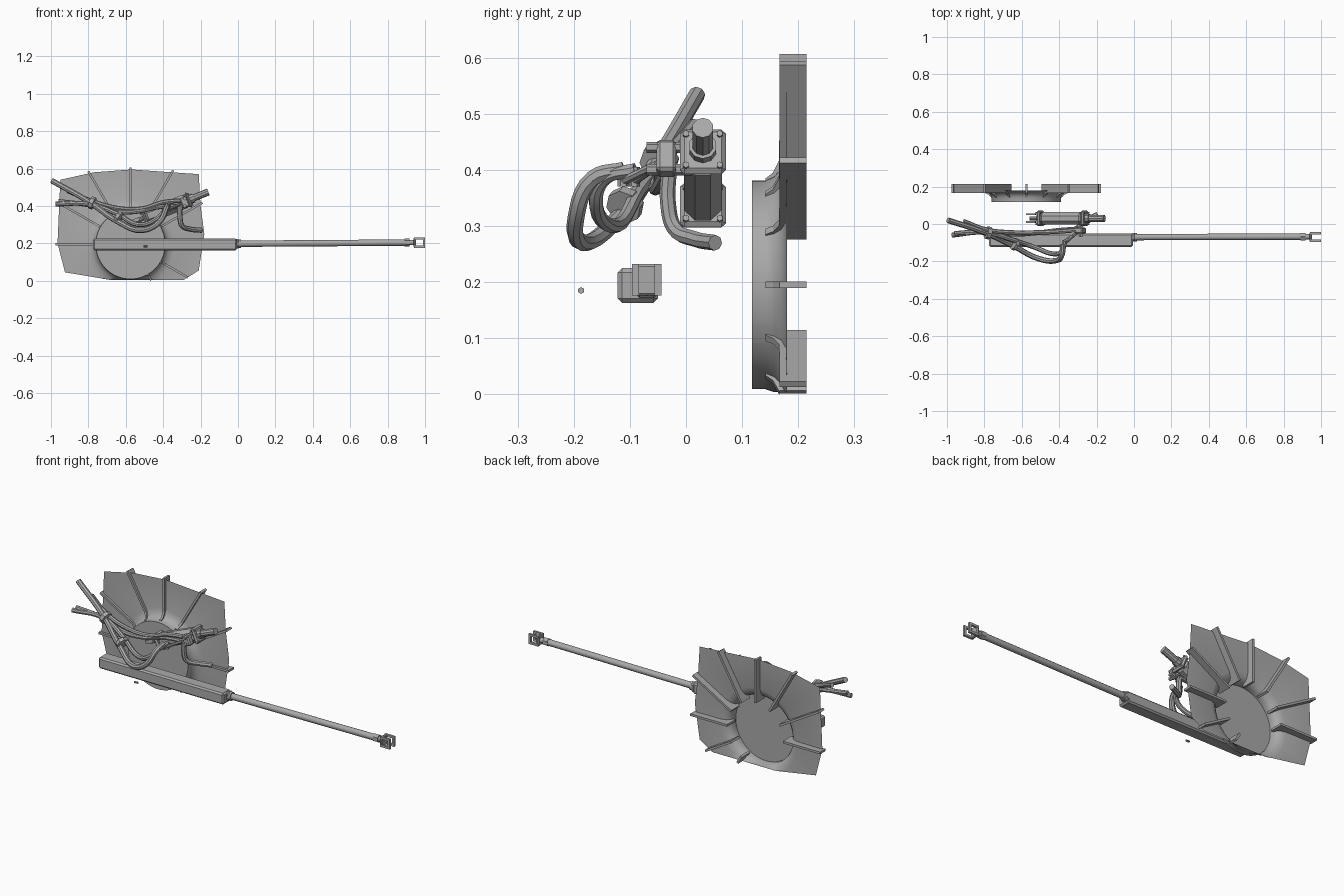
import bpy, bmesh, math
from mathutils import Vector

old = bpy.data.objects.get("Cube")
if old:
    bpy.data.objects.remove(old, do_unlink=True)

GREY = (0.4, 0.4, 0.4, 1)
mat = bpy.data.materials.new("plain grey")
mat.use_nodes = True
mat.diffuse_color = GREY
mat.node_tree.nodes["Principled BSDF"].inputs["Base Color"].default_value = GREY


def finish(obj, smooth=True):
    obj.data.materials.clear()
    obj.data.materials.append(mat)
    bpy.ops.object.select_all(action='DESELECT')
    obj.select_set(True)
    bpy.context.view_layer.objects.active = obj
    if smooth:
        bpy.ops.object.shade_smooth_by_angle(angle=math.radians(35))
    return obj


def from_bmesh(name, bm, smooth=True):
    bmesh.ops.recalc_face_normals(bm, faces=bm.faces)
    mesh = bpy.data.meshes.new(name)
    bm.to_mesh(mesh)
    bm.free()
    obj = bpy.data.objects.new(name, mesh)
    bpy.context.collection.objects.link(obj)
    return finish(obj, smooth)


def rod(name, a, b, r, sides=12):
    """Cylinder between two points."""
    a, b = Vector(a), Vector(b)
    bpy.ops.mesh.primitive_cylinder_add(vertices=sides, radius=r, depth=(b - a).length,
                                        location=(a + b) / 2)
    obj = bpy.context.object
    obj.name = name
    obj.rotation_euler = (b - a).to_track_quat('Z', 'Y').to_euler()
    return finish(obj)


def box(name, centre, size, bevel=0.0, tilt=0.0):
    bpy.ops.mesh.primitive_cube_add(size=1, location=centre, rotation=(0, tilt, 0))
    obj = bpy.context.object
    obj.name = name
    obj.scale = size
    bpy.ops.object.transform_apply(location=False, rotation=False, scale=True)
    if bevel:
        mod = obj.modifiers.new("bevel", 'BEVEL')
        mod.width = bevel
        mod.segments = 1
    return finish(obj, False)


def hose(name, points, r):
    """Round tube along a smooth path."""
    curve = bpy.data.curves.new(name, 'CURVE')
    curve.dimensions = '3D'
    curve.bevel_depth = r
    curve.bevel_resolution = 2
    curve.resolution_u = 5
    curve.use_fill_caps = True
    spline = curve.splines.new('BEZIER')
    spline.bezier_points.add(len(points) - 1)
    for bp, p in zip(spline.bezier_points, points):
        bp.co = p
        bp.handle_left_type = bp.handle_right_type = 'AUTO'
    obj = bpy.data.objects.new(name, curve)
    bpy.context.collection.objects.link(obj)
    bpy.ops.object.select_all(action='DESELECT')
    obj.select_set(True)
    bpy.context.view_layer.objects.active = obj
    bpy.ops.object.convert(target='MESH')
    return finish(bpy.context.object)


# Fan shroud: closed disc, short tube, flare and irregular flat rim
CX, CZ = -0.575, 0.195
OUTLINE = [(-0.95, 0.54), (-0.77, 0.58), (-0.57, 0.595), (-0.21, 0.57), (-0.2, 0.4),
           (-0.18, 0.25), (-0.21, 0.055), (-0.29, 0.004), (-0.68, 0.004),
           (-0.925, 0.045), (-0.965, 0.2)]


def rim_radius(angle):
    """Distance from the disc centre to the outline in one direction."""
    dx, dz = math.cos(angle), math.sin(angle)
    for (ax, az), (bx, bz) in zip(OUTLINE, OUTLINE[1:] + OUTLINE[:1]):
        ex, ez = bx - ax, bz - az
        det = ex * dz - ez * dx
        if abs(det) < 1e-9:
            continue
        t = (ex * (az - CZ) - ez * (ax - CX)) / det
        s = (dx * (az - CZ) - dz * (ax - CX)) / det
        if t > 0 and -1e-6 <= s <= 1 + 1e-6:
            return t
    return 0.4


angles = [i * math.tau / 64 for i in range(64)]
angles += [math.atan2(z - CZ, x - CX) % math.tau for x, z in OUTLINE]
angles = sorted(set(round(a, 4) for a in angles))
bm = bmesh.new()
loops = []
for radius, y in [(0.186, 0.118), (0.186, 0.142), (0.193, 0.157), (0.208, 0.17),
                  (0.235, 0.178), (9, 0.18)]:
    loop = []
    for a in angles:
        r = min(radius, rim_radius(a))
        loop.append(bm.verts.new((CX + r * math.cos(a), y, CZ + r * math.sin(a))))
    loops.append(loop)
bm.faces.new(loops[0])
for inner, outer in zip(loops, loops[1:]):
    for i in range(len(angles)):
        j = (i + 1) % len(angles)
        bm.faces.new((inner[i], inner[j], outer[j], outer[i]))
from_bmesh("fan_shroud", bm)

# Radial stiffening ribs with curved feet
for deg in [-60, -30, 0, 30, 60, 90, 120, 150, 180]:
    a = math.radians(deg)
    end = rim_radius(a) + (0.012 if deg >= 0 else 0)
    profile = [(0.172, 0.14), (0.19, 0.142), (0.2, 0.155), (0.222, 0.166),
               (end, 0.167), (end, 0.215), (0.172, 0.215)]
    d = Vector((math.cos(a), 0, math.sin(a)))
    side = Vector((-d.z, 0, d.x)) * 0.006
    bm = bmesh.new()
    sheets = [[bm.verts.new(Vector((CX, y, CZ)) + d * r + side * k) for r, y in profile]
              for k in (-1, 1)]
    for sheet in sheets:
        bm.faces.new(sheet)
    for i in range(len(profile)):
        j = (i + 1) % len(profile)
        bm.faces.new((sheets[0][i], sheets[0][j], sheets[1][j], sheets[1][i]))
    from_bmesh("shroud_rib", bm, False)

# Actuator housing with its sliding rod
box("actuator_housing", (-0.39, -0.086, 0.194), (0.77, 0.072, 0.062), 0.008)
box("housing_end_cap", (-0.005, -0.07, 0.197), (0.03, 0.045, 0.05), 0.01)
rod("sliding_rod", (0, -0.07, 0.198), (0.9, -0.068, 0.204), 0.017)
rod("rod_collar", (0.0, -0.07, 0.198), (0.015, -0.07, 0.198), 0.023)
rod("rod_nut", (0.89, -0.068, 0.204), (0.918, -0.068, 0.204), 0.022, 6)
rod("rod_neck", (0.91, -0.068, 0.204), (0.95, -0.068, 0.204), 0.014)

# Clevis at the tip: two looped cheeks joined at the back
box("clevis_bridge", (0.946, -0.07, 0.204), (0.014, 0.052, 0.056), 0.004)
for y in (-0.09, -0.05):
    for z in (0.182, 0.226):
        box("clevis_arm", (0.968, y, z), (0.056, 0.012, 0.012))
    box("clevis_tip", (0.994, y, 0.204), (0.012, 0.012, 0.056))

# Small loose bolt in front of the housing
rod("small_bolt", (-0.505, -0.187, 0.185), (-0.485, -0.187, 0.185), 0.006, 6)

# Tilted pump body with end flanges and nozzle
low, high = Vector((-0.5, 0.03, 0.337)), Vector((-0.265, 0.03, 0.432))
axis = (high - low).normalized()
tilt = -math.atan2(axis.z, axis.x)
box("pump_body", (low + high) / 2, ((high - low).length, 0.068, 0.075), 0.02, tilt)
for point in (low, high):
    box("pump_flange", point, (0.018, 0.082, 0.085), 0.008, tilt)
    for dy in (-0.03, 0.03):
        for dz in (-0.03, 0.03):
            c = point + Vector((-axis.z * dz, dy, axis.x * dz))
            rod("flange_bolt", c - axis * 0.014, c + axis * 0.014, 0.006, 6)
rod("pump_nozzle", high, high + axis * 0.115, 0.019, 10)
rod("nozzle_collar", high, high + axis * 0.03, 0.025, 10)
rod("pump_tail", low - axis * 0.06, low, 0.012, 10)
for y in (0.01, 0.052):
    box("tail_lug", (-0.55, y, 0.322), (0.05, 0.01, 0.018), 0, tilt)

# Outlet elbow below the pump
hose("outlet_elbow", [(-0.31, -0.03, 0.405), (-0.31, -0.032, 0.34), (-0.3, -0.02, 0.295),
                      (-0.26, 0.015, 0.277), (-0.195, 0.052, 0.27)], 0.014)

# Hose bundle: two looping hoses, two straighter ones
hose("outer_loop_hose", [(-0.995, 0.02, 0.535), (-0.8, -0.045, 0.425), (-0.64, -0.12, 0.315),
                         (-0.51, -0.185, 0.27), (-0.42, -0.196, 0.315),
                         (-0.385, -0.165, 0.385), (-0.38, -0.11, 0.4)], 0.015)
hose("inner_loop_hose", [(-0.975, -0.06, 0.41), (-0.8, -0.045, 0.41), (-0.65, -0.085, 0.36),
                         (-0.53, -0.125, 0.3), (-0.43, -0.16, 0.335),
                         (-0.385, -0.145, 0.385), (-0.37, -0.09, 0.4)], 0.013)
hose("upper_hose", [(-0.91, 0.015, 0.48), (-0.79, -0.03, 0.43), (-0.65, -0.045, 0.39),
                    (-0.52, -0.045, 0.385), (-0.4, -0.04, 0.42), (-0.28, -0.03, 0.43)], 0.012)
hose("lower_hose", [(-0.96, -0.05, 0.425), (-0.8, -0.04, 0.405), (-0.66, -0.055, 0.37),
                    (-0.54, -0.05, 0.37), (-0.42, -0.035, 0.395), (-0.3, -0.025, 0.4)], 0.012)

# Clamps and fittings
rod("bundle_clamp", (-0.79, -0.045, 0.42), (-0.77, -0.05, 0.412), 0.034, 8)
rod("middle_clamp", (-0.645, -0.105, 0.342), (-0.63, -0.112, 0.333), 0.033, 8)
for x, y, z in [(-0.38, -0.112, 0.4), (-0.37, -0.092, 0.4)]:
    rod("hose_fitting", (x, y, z + 0.005), (x, y, z - 0.03), 0.01, 6)
    rod("fitting_pipe", (x, y, z - 0.02), (-0.31, -0.05, 0.41), 0.008, 8)
box("manifold_block", (-0.285, -0.035, 0.42), (0.04, 0.035, 0.06), 0.006, tilt)
for z in (0.4, 0.44):
    rod("manifold_port", (-0.285, -0.07, z), (-0.285, 0.01, z), 0.01, 6)
